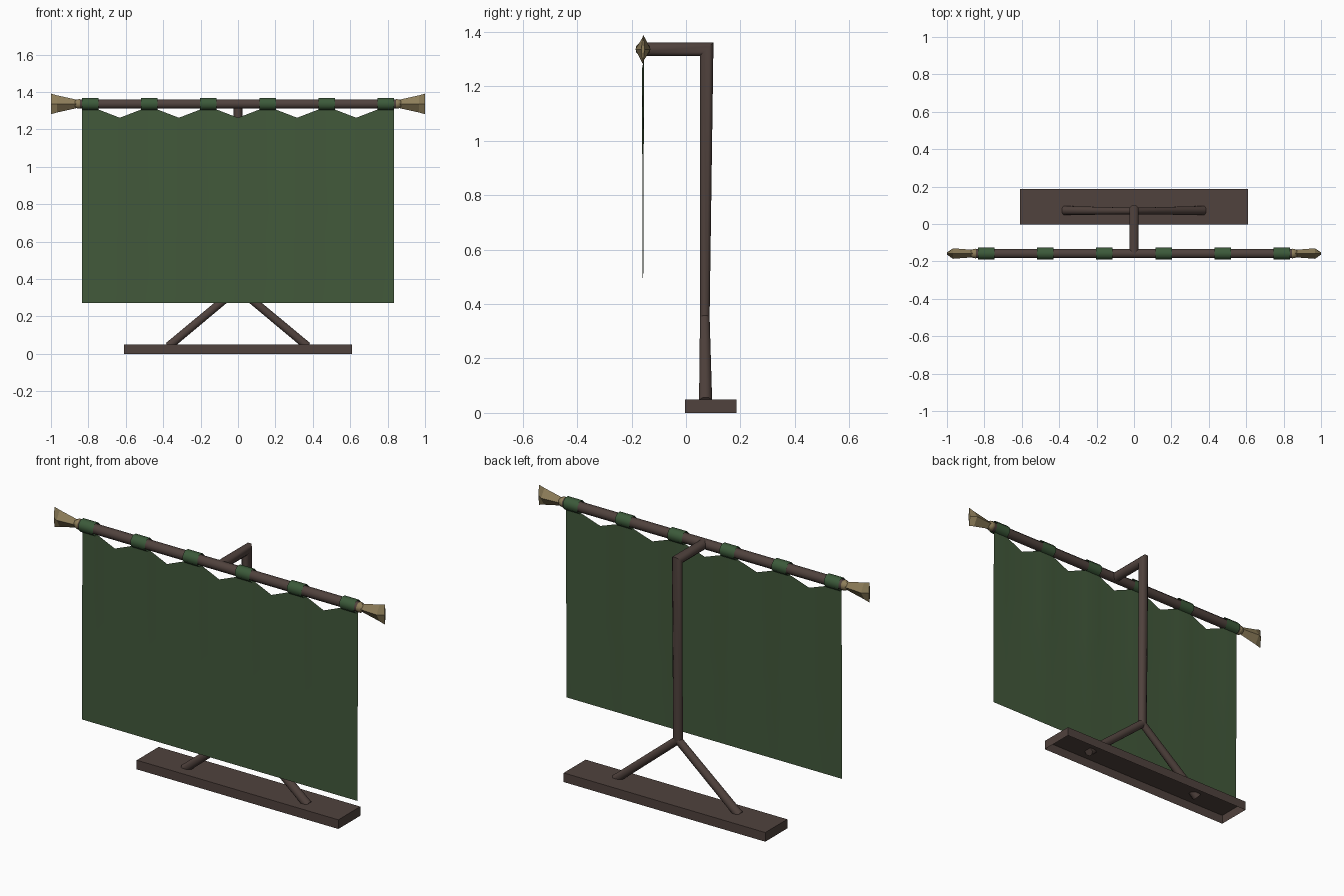
import bpy, bmesh, math
from mathutils import Vector

if "Cube" in bpy.data.objects:
    bpy.data.objects.remove(bpy.data.objects["Cube"])


def srgb(r, g, b):
    return [((c / 255 + 0.055) / 1.055) ** 2.4 for c in (r, g, b)] + [1]


def material(name, rgb):
    m = bpy.data.materials.new(name)
    m.diffuse_color = srgb(*rgb)
    m.use_nodes = True
    m.node_tree.nodes["Principled BSDF"].inputs["Base Color"].default_value = m.diffuse_color
    return m


WOOD = material("dark wood", (80, 66, 61))
GREEN = material("green cloth", (66, 89, 59))
TAB = material("tab green", (60, 90, 58))
BRASS = material("aged brass", (142, 126, 90))

ROD_Y, ROD_Z, R = -0.158, 1.336, 0.027
POST_Y = 0.076


def finish(bm, name, mat, angle=None, fix=True):
    if fix:
        bmesh.ops.recalc_face_normals(bm, faces=bm.faces)
    me = bpy.data.meshes.new(name)
    bm.to_mesh(me)
    bm.free()
    ob = bpy.data.objects.new(name, me)
    bpy.context.collection.objects.link(ob)
    me.materials.append(mat)
    if angle:
        bpy.ops.object.select_all(action='DESELECT')
        ob.select_set(True)
        bpy.context.view_layer.objects.active = ob
        bpy.ops.object.shade_smooth_by_angle(angle=math.radians(angle))
    return ob


def loft(name, rings, mat, sides=8, caps=True, angle=50, turn=0.5):
    """Tube through rings, each given as (centre, u axis, v axis)."""
    bm = bmesh.new()
    loops = []
    for c, u, v in rings:
        c, u, v = Vector(c), Vector(u), Vector(v)
        loops.append([bm.verts.new(c + u * math.cos(a) + v * math.sin(a))
                      for a in (2 * math.pi * (i + turn) / sides for i in range(sides))])
    for a, b in zip(loops, loops[1:]):
        for i in range(sides):
            j = (i + 1) % sides
            bm.faces.new((a[i], a[j], b[j], b[i]))
    if caps:
        bm.faces.new(loops[0])
        bm.faces.new(loops[-1])
    return finish(bm, name, mat, angle)


def x_ring(x, ry, rz):
    return ((x, ROD_Y, ROD_Z), (0, ry, 0), (0, 0, rz))


# Base: box open underneath
bm = bmesh.new()
bmesh.ops.create_cube(bm, size=1)
for v in bm.verts:
    v.co = (v.co.x * 1.22, v.co.y * 0.19 + 0.091, (v.co.z + 0.5) * 0.05)
bottom = [f for f in bm.faces if f.calc_center_median().z < 0.001]
bmesh.ops.delete(bm, geom=bottom, context='FACES_ONLY')
finish(bm, "base", WOOD, fix=False)

# Post with mitred arm reaching forward to the rod
loft("post_and_arm", [
    ((0, ROD_Y, ROD_Z), (R, 0, 0), (0, 0, R)),
    ((0, POST_Y, ROD_Z), (R, 0, 0), (0, R, R)),
    ((0, 0.069, 0.34), (0.026, 0, 0), (0, 0.019, 0)),
], WOOD)

# Two splayed struts
for s, side in ((-1, "left"), (1, "right")):
    d = Vector((s * 0.36, 0, -0.30)).normalized()
    n = Vector((-d.z, 0, d.x))
    loft("strut_" + side, [
        ((0, 0.069, 0.35), n * 0.023, (0, 0.019, 0)),
        ((s * 0.372, 0.072, 0.04), n * 0.024, (0, 0.026, 0)),
    ], WOOD)

# Horizontal rod
loft("rod", [x_ring(-0.85, R, R), x_ring(0.85, R, R)], WOOD)

# Finials: collar, then a four-sided flare ending in a vertical edge
for s, side in ((-1, "left"), (1, "right")):
    loft("collar_" + side, [x_ring(s * x, r, r) for x, r in
                            ((0.835, 0.02), (0.845, 0.028), (0.86, 0.026), (0.872, 0.018))],
         BRASS)
    loft("finial_" + side, [x_ring(s * x, ry, rz) for x, ry, rz in
                            ((0.86, 0.02, 0.022), (0.968, 0.028, 0.046), (1.0, 0.006, 0.055))],
         BRASS, sides=4, angle=None, turn=0)

# Cloth tabs wrapped round the rod
TABS = [-0.79 + 0.316 * i for i in range(6)]
HALF = 0.044
for i, x in enumerate(TABS):
    loft("tab_%d" % (i + 1), [x_ring(x - HALF, 0.034, 0.035), x_ring(x + HALF, 0.034, 0.035)],
         TAB, caps=False)

# Hanging sheet: top edge dips between tabs, slight ripple fading downwards
cols = []
for i, x in enumerate(TABS):
    cols += [(x - HALF, 1.306, 0.004), (x + HALF, 1.306, 0.004)]
    if i < 5:
        cols.append((x + 0.158, 1.262, -0.004))
bm = bmesh.new()
strips = []
for x, top, dy in cols:
    strips.append([bm.verts.new((x, ROD_Y + dy * (1 - t), top + (0.272 - top) * t))
                   for t in (0, 0.33, 0.66, 1)])
for a, b in zip(strips, strips[1:]):
    for k in range(3):
        bm.faces.new((a[k], a[k + 1], b[k + 1], b[k]))
finish(bm, "cloth", GREEN, 40, fix=False)
